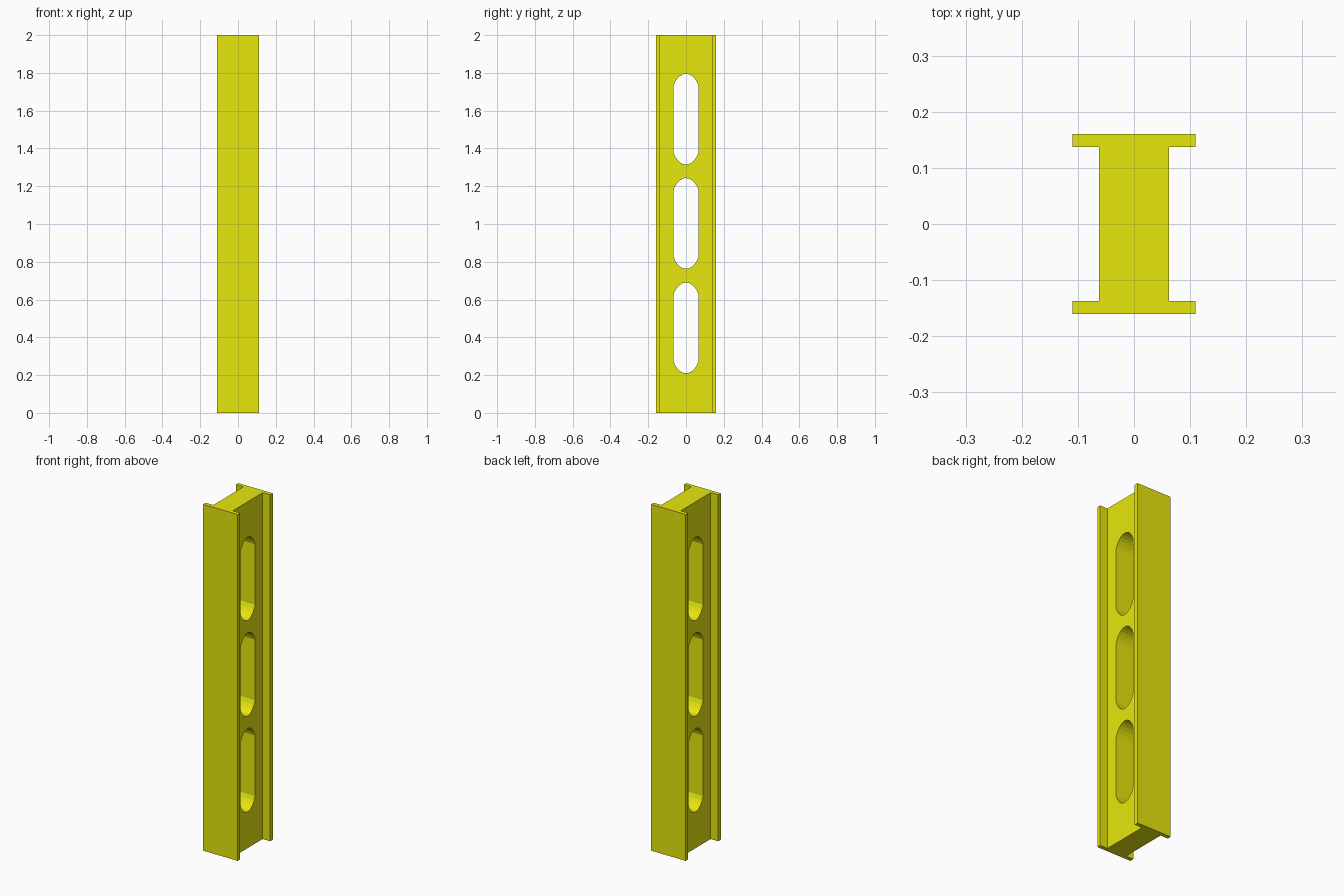
import bpy, bmesh
from math import sin, cos, pi, asin

if "Cube" in bpy.data.objects:
    bpy.data.objects.remove(bpy.data.objects["Cube"])

LENGTH = 2.0
FLANGE_X, FLANGE_Y = 0.11, 0.16      # half width / outer face of flanges
WEB_X, WEB_Y = 0.062, 0.137          # half thickness / half depth of web
SLOT_Y, SLOT_Z = 0.067, 0.24         # half width / half height of slots
ARC_Y, ARC_Z = 0.075, 0.118          # ellipse radii of the slot ends
SLOT_CENTRES = (0.45, 1.003, 1.555)


def extrude_profile(name, points, offset):
    """Make a closed solid by sweeping a flat outline along an offset."""
    bm = bmesh.new()
    face = bm.faces.new([bm.verts.new(p) for p in points])
    ext = bmesh.ops.extrude_face_region(bm, geom=[face])
    verts = [v for v in ext["geom"] if isinstance(v, bmesh.types.BMVert)]
    bmesh.ops.translate(bm, verts=verts, vec=offset)
    bmesh.ops.recalc_face_normals(bm, faces=bm.faces)
    mesh = bpy.data.meshes.new(name)
    bm.to_mesh(mesh)
    bm.free()
    obj = bpy.data.objects.new(name, mesh)
    bpy.context.collection.objects.link(obj)
    return obj


def slot_outline(zc, steps=10):
    """Straight sided slot with shallow elliptical ends."""
    a = asin(SLOT_Y / ARC_Y)
    angles = [-a + 2 * a * i / steps for i in range(steps + 1)]
    top = [(ARC_Y * sin(t), SLOT_Z - ARC_Z * (1 - cos(t))) for t in angles]
    outline = top + [(-y, -z) for y, z in top]
    return [(-0.2, y, zc + z) for y, z in outline]


# I-beam body: half outline, then rotated half a turn
half = [(FLANGE_X, -FLANGE_Y), (FLANGE_X, -WEB_Y), (WEB_X, -WEB_Y),
        (WEB_X, WEB_Y), (FLANGE_X, WEB_Y), (FLANGE_X, FLANGE_Y)]
outline = half + [(-x, -y) for x, y in half]
beam = extrude_profile("slotted_beam", [(x, y, 0) for x, y in outline], (0, 0, LENGTH))

# Slots through the web
bpy.context.view_layer.objects.active = beam
for zc in SLOT_CENTRES:
    cutter = extrude_profile("slot_cutter", slot_outline(zc), (0.4, 0, 0))
    cutter.hide_render = True
    mod = beam.modifiers.new("slot", 'BOOLEAN')
    mod.operation = 'DIFFERENCE'
    mod.solver = 'EXACT'
    mod.object = cutter
    bpy.ops.object.modifier_apply(modifier=mod.name)
    bpy.data.objects.remove(cutter)

# Yellow paint
paint = bpy.data.materials.new("yellow_paint")
paint.diffuse_color = (0.8, 0.8, 0.004, 1)
paint.use_nodes = True
paint.node_tree.nodes["Principled BSDF"].inputs["Base Color"].default_value = paint.diffuse_color
beam.data.materials.clear()
beam.data.materials.append(paint)
